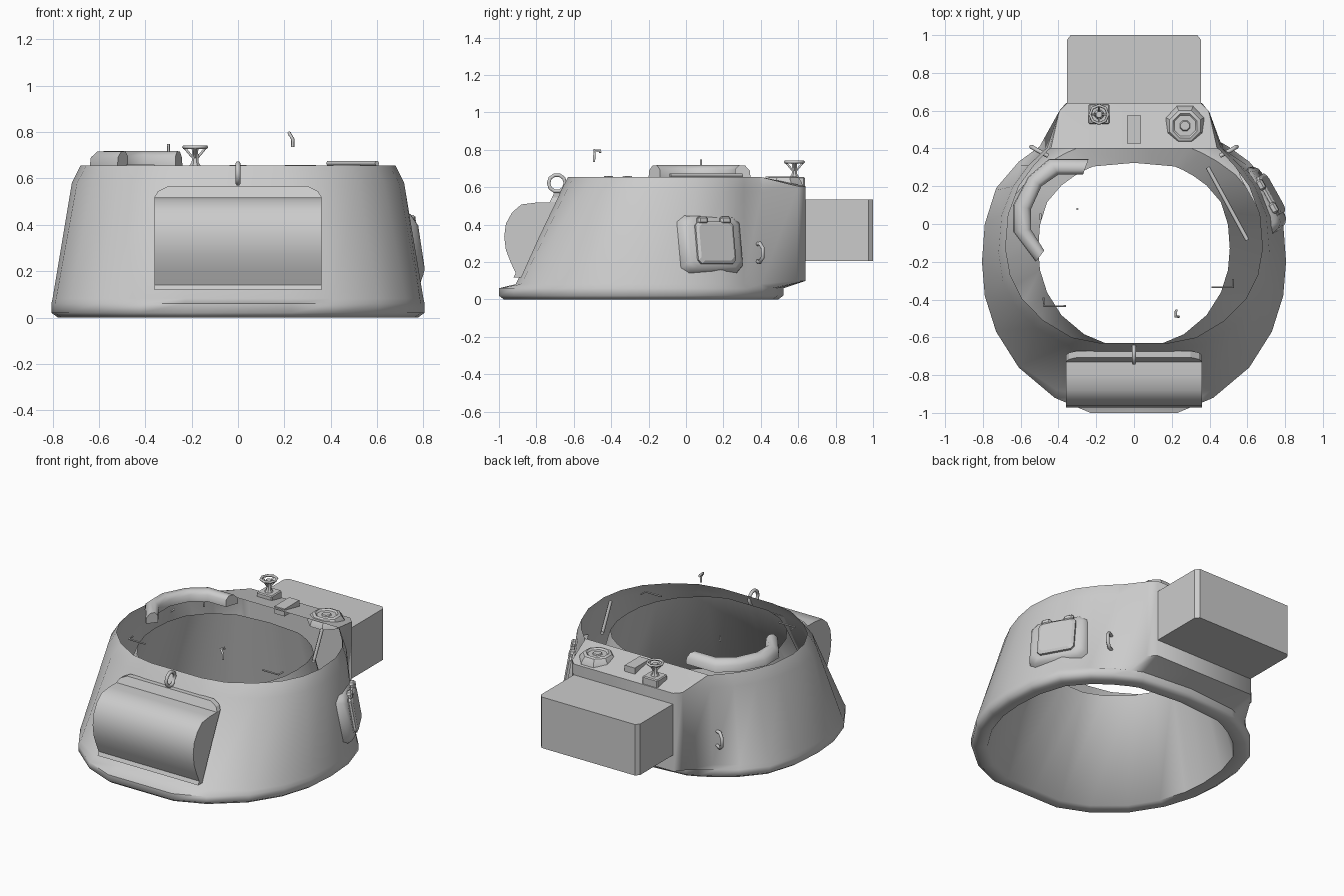
import bpy, bmesh
from math import sin, cos, pi, radians
from mathutils import Vector, Matrix

if "Cube" in bpy.data.objects:
    bpy.data.objects.remove(bpy.data.objects["Cube"])


def finish(name, bm, smooth=None, matrix=None):
    bmesh.ops.recalc_face_normals(bm, faces=bm.faces)
    me = bpy.data.meshes.new(name)
    bm.to_mesh(me)
    bm.free()
    ob = bpy.data.objects.new(name, me)
    bpy.context.collection.objects.link(ob)
    if matrix:
        ob.matrix_world = matrix
    if smooth:
        bpy.ops.object.select_all(action='DESELECT')
        ob.select_set(True)
        bpy.context.view_layer.objects.active = ob
        bpy.ops.object.shade_smooth_by_angle(angle=radians(smooth))
    return ob


def loft(name, rings, smooth=None, caps=False, matrix=None):
    bm = bmesh.new()
    vs = [[bm.verts.new(p) for p in r] for r in rings]
    n = len(rings[0])
    for a, b in zip(vs, vs[1:]):
        for i in range(n):
            j = (i + 1) % n
            bm.faces.new((a[i], a[j], b[j], b[i]))
    if caps:
        bm.faces.new(vs[0])
        bm.faces.new(vs[-1])
    return finish(name, bm, smooth, matrix)


def box(name, lo, hi, bevel=0, matrix=None):
    bm = bmesh.new()
    bmesh.ops.create_cube(bm, size=1)
    for v in bm.verts:
        v.co = [l + (c + .5) * (h - l) for c, l, h in zip(v.co, lo, hi)]
    if bevel:
        bmesh.ops.bevel(bm, geom=bm.edges[:], offset=bevel, segments=1, affect='EDGES')
    return finish(name, bm, None, matrix)


def lathe(name, profile, loc, n=8):
    rings = [[(loc[0] + r * cos(2 * pi * (i + .5) / n), loc[1] + r * sin(2 * pi * (i + .5) / n), z)
              for i in range(n)] for r, z in profile]
    return loft(name, rings, 35, caps=True)


def tube(name, pts, r, cyclic=False):
    cu = bpy.data.curves.new(name, 'CURVE')
    cu.dimensions = '3D'
    cu.bevel_depth = r
    cu.bevel_resolution = 1
    cu.use_fill_caps = True
    sp = cu.splines.new('POLY')
    sp.points.add(len(pts) - 1)
    for p, co in zip(sp.points, pts):
        p.co = (*co, 1)
    sp.use_cyclic_u = cyclic
    ob = bpy.data.objects.new(name, cu)
    bpy.context.collection.objects.link(ob)
    bpy.ops.object.select_all(action='DESELECT')
    ob.select_set(True)
    bpy.context.view_layer.objects.active = ob
    bpy.ops.object.convert(target='MESH')
    return bpy.context.object


# Turret shell: half outlines run front to rear, mirrored across x
def full(half, z, zrear=None):
    p = [(x, y, zrear if zrear and i > 10 else z) for i, (x, y) in enumerate(half)]
    return p + [(-x, y, zz) for x, y, zz in p[-2:0:-1]]


base = [(0, -1), (.23, -1), (.42, -.92), (.61, -.76), (.73, -.57), (.79, -.38), (.805, -.2),
        (.79, 0), (.73, .19), (.61, .33), (.5, .41), (.41, .46), (.34, .49), (0, .52)]
low = [(0, -.91), (.23, -.91), (.41, -.88), (.603, -.75), (.723, -.568), (.785, -.38), (.8, -.2),
       (.785, 0), (.725, .18), (.6, .31), (.47, .40), (.40, .59), (.36, .64), (0, .64)]
high = [(0, -.67), (.2, -.67), (.36, -.64), (.52, -.55), (.63, -.43), (.695, -.3), (.717, -.15),
        (.70, .05), (.64, .2), (.56, .31), (.46, .405), (.395, .6), (.355, .64), (0, .64)]
top = [(0, -.63), (.18, -.63), (.33, -.6), (.48, -.51), (.59, -.4), (.655, -.27), (.68, -.13),
       (.665, .05), (.61, .2), (.53, .31), (.45, .395), (.44, .40), (.4, .40), (0, .40)]


def scaled(k, cy=-.24, to=-.24):
    return [(x * k, (y - cy) * k + to) for x, y in base]


loft("turret_shell", [full(scaled(.63, to=-.155), .6), full(scaled(.88), .008), full(scaled(.965), 0),
                      full(base, .02), full(base, .06), full(low, .082, .1),
                      full(high, .58, .605), full(top, .655)], 62)

# Rounded gun mount on the sloped front, with its backing plate
prof = [(-.88, .118), (-.90, .118), (-.938, .2), (-.963, .265), (-.972, .335), (-.963, .405),
        (-.93, .465), (-.88, .508), (-.80, .518), (-.70, .518)]
loft("gun_mount", [[(x, y, z) for y, z in prof] for x in (-.36, .36)], 35, caps=True)
plate = [(-.36, .118), (.36, .118), (.36, .52), (.345, .545), (.3, .567), (-.3, .567), (-.345, .545), (-.36, .52)]
loft("mount_plate", [[(x, -.91 + .48 * (z - .08) + d, z) for x, z in plate] for d in (-.03, .005)], caps=True)

# Rear stowage box with clipped vertical corners
outline = [(-.355, .63), (.355, .63), (.355, .975), (.335, 1), (-.335, 1), (-.355, .975)]
loft("rear_box", [[(x, y, z) for x, y in outline] for z in (.205, .535)], caps=True)

# Side port on the right wall, built in a frame lying on the wall
nrm = Vector((.86, .48, .17)).normalized()
u = Vector((-.48, .86, 0)).normalized()
v = nrm.cross(u)
port = Matrix.Translation((.68, .132, .295)) @ Matrix((u, v, nrm)).transposed().to_4x4()


def panel(hw, hh, c):
    return [(-hw + c, -hh), (hw - c, -hh), (hw, -hh + c), (hw, hh - c),
            (hw - c, hh), (-hw + c, hh), (-hw, hh - c), (-hw, -hh + c)]


loft("port_frame", [[(x, y, z) for x, y in panel(w, h, .035)] for w, h, z in
                    [(.185, .16, -.02), (.175, .15, .02), (.15, .13, .045)]], 60, caps=True, matrix=port)
loft("port_door", [[(x, y, z) for x, y in panel(w, h, .02)] for w, h, z in
                   [(.115, .115, .03), (.115, .115, .058), (.10, .10, .068)]], caps=True, matrix=port)
for s in (-1, 1):
    box("port_hinge", (s * .07 - .03, .1, .03), (s * .07 + .03, .14, .07), .01, port)

# Lifting handles on both sides of the rear bulge
for s in (-1, 1):
    pts = [(.455, .37, .21), (.52, .405, .20), (.545, .42, .225), (.545, .42, .275), (.52, .405, .3), (.455, .37, .29)]
    tube("lifting_handle", [(s * x, y - .01, z) for x, y, z in pts], .011)

# Front lifting eye
tube("front_eye", [(0, -.69 + .045 * cos(i * pi / 5), .622 + .045 * sin(i * pi / 5)) for i in range(10)], .011, True)

# Partial hatch ring on the left of the roof
path = [(-.24, .345, -.27, .262), (-.45, .345, -.4, .262), (-.56, .25, -.49, .2),
        (-.64, .1, -.545, .08), (-.64, -.04, -.545, -.03), (-.52, -.2, -.475, -.14)]
rings = []
for a, b, c, d in path:
    o, i = Vector((a, b, 0)), Vector((c, d, 0))
    rings.append([o.lerp(i, t) + Vector((0, 0, z))
                  for t, z in ((0, .652), (.05, .69), (.35, .716), (.75, .718), (1, .695), (1, .652))])
loft("hatch_ring", rings, 60, caps=True)

# Roof ventilator
lathe("ventilator", [(.115, .6), (.108, .625), (.088, .652), (.07, .658), (.06, .648), (.03, .648), (.025, .655)], (.27, .52))

# Aerial mount: block, stem, ring and spokes
ax, ay = -.185, .58
box("aerial_block", (ax - .055, .53, .59), (ax + .055, .635, .655), .006)
lathe("aerial_stem", [(.03, .65), (.016, .67), (.014, .72), (.018, .73)], (ax, ay))
tube("aerial_ring", [(ax + .048 * cos(i * pi / 4), ay + .048 * sin(i * pi / 4), .735) for i in range(8)], .008, True)
for k in range(4):
    c, s = cos(k * pi / 2), sin(k * pi / 2)
    tube("aerial_spoke", [(ax + .012 * c, ay + .012 * s, .692), (ax + .048 * c, ay + .048 * s, .735)], .006)
box("sight_block", (-.036, .425, .61), (.036, .575, .658))

# Small roof fittings
tube("hatch_bar", [(.39, .3, .665), (.6, -.085, .665)], .011)
tube("left_catch", [(-.48, -.39, .655), (-.475, -.435, .655), (-.36, -.435, .655)], .005)
tube("right_catch", [(.41, -.335, .655), (.525, -.335, .655), (.525, -.29, .655)], .005)
tube("ring_pin", [(-.3, .08, .715), (-.3, .08, .748)], .006)
tube("left_pin", [(-.495, .02, .655), (-.495, .055, .655)], .006)
tube("roof_hook", [(.236, -.492, .735), (.236, -.49, .77), (.22, -.49, .798), (.222, -.46, .796), (.225, -.458, .785)], .007)
